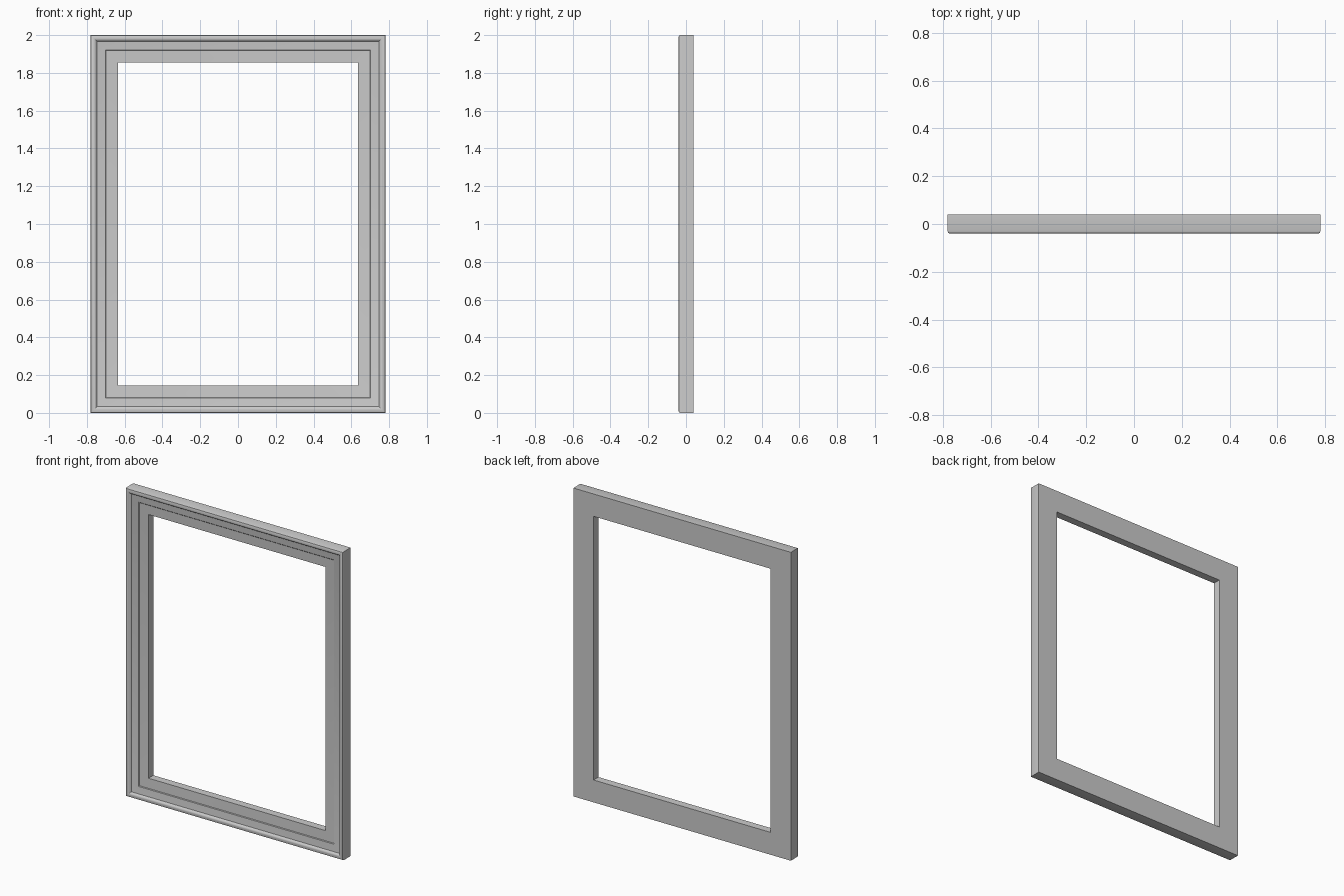
import bpy, math

if "Cube" in bpy.data.objects:
    bpy.data.objects.remove(bpy.data.objects["Cube"])

W, H = 0.78, 2.0  # outer half width and height

# Moulding cross-section: (distance in from outer edge, y)
profile = [
    (0.0, 0.04), (0.0, -0.03), (0.003, -0.037), (0.010, -0.04),
    (0.020, -0.04), (0.027, -0.036), (0.034, -0.027),
    (0.055, -0.023), (0.078, -0.019), (0.082, -0.015),
    (0.145, -0.010), (0.145, 0.04),
]


def corner_ring(sx, top):
    """Mitred profile at one corner of the frame."""
    return [(sx * (W - d), y, H - d if top else d) for d, y in profile]


# Frame: mitred profile swept round four corners
rings = [corner_ring(-1, False), corner_ring(1, False),
         corner_ring(1, True), corner_ring(-1, True)]
n = len(profile)
verts = [v for ring in rings for v in ring]
faces = []
for r in range(4):
    for i in range(n):
        j, s = (i + 1) % n, (r + 1) % 4
        faces.append((r * n + i, r * n + j, s * n + j, s * n + i))

mesh = bpy.data.meshes.new("frame")
mesh.from_pydata(verts, [], faces)
frame = bpy.data.objects.new("frame", mesh)
bpy.context.collection.objects.link(frame)

# Consistent outward normals and smooth moulding with crisp edges
bpy.context.view_layer.objects.active = frame
frame.select_set(True)
bpy.ops.object.mode_set(mode='EDIT')
bpy.ops.mesh.select_all(action='SELECT')
bpy.ops.mesh.normals_make_consistent(inside=False)
bpy.ops.object.mode_set(mode='OBJECT')
bpy.ops.object.shade_smooth_by_angle(angle=math.radians(35))
